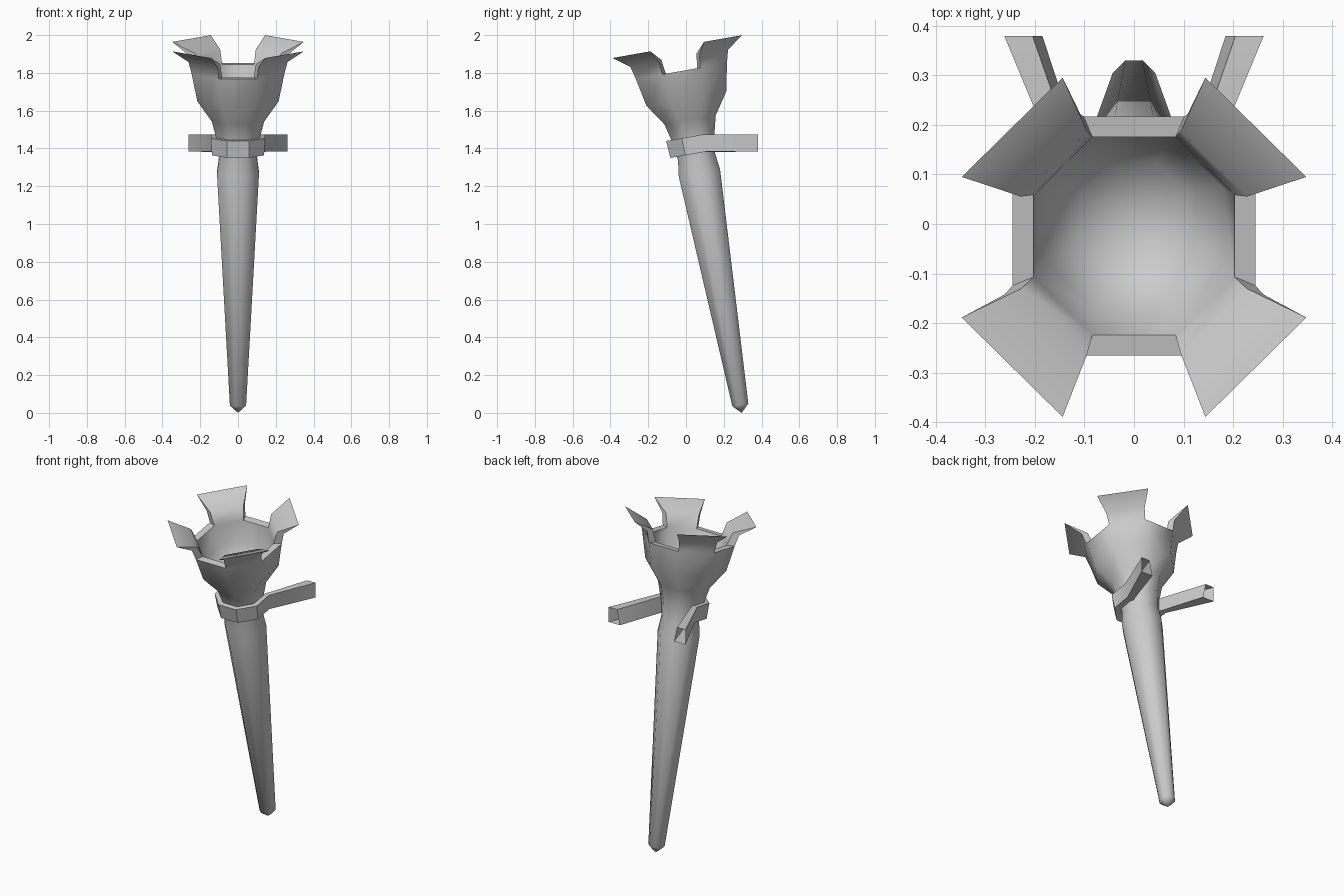
import bpy, bmesh, math
from mathutils import Vector

cube = bpy.data.objects.get("Cube")
if cube:
    bpy.data.objects.remove(cube, do_unlink=True)

metal = bpy.data.materials.new("plain_grey")
metal.use_nodes = True
grey = (0.6, 0.6, 0.6, 1)
metal.diffuse_color = grey
metal.node_tree.nodes["Principled BSDF"].inputs["Base Color"].default_value = grey

# The torch leans forward: "along" runs up its axis, "depth" is across it
TILT = math.radians(10)
FOOT = Vector((0, 0.295, 0))
ALONG = Vector((0, -math.sin(TILT), math.cos(TILT)))
DEPTH = Vector((0, math.cos(TILT), math.sin(TILT)))
SIDES = 8
STEP = math.tau / SIDES


def corner(t, apothem, k):
    """Corner k of the octagon at distance t up the leaning axis."""
    r, a = apothem / math.cos(STEP / 2), (k + 0.5) * STEP
    return FOOT + ALONG * t + Vector((r * math.cos(a), 0, 0)) + DEPTH * (r * math.sin(a))


def ring(bm, t, apothem):
    return [bm.verts.new(corner(t, apothem, k)) for k in range(SIDES)]


def bridge(bm, a, b, sides=range(SIDES)):
    for k in sides:
        n = (k + 1) % len(a)
        bm.faces.new((a[k], a[n], b[n], b[k]))


def fan(bm, loop, t):
    tip = bm.verts.new(FOOT + ALONG * t)
    for k in range(SIDES):
        bm.faces.new((loop[k], loop[(k + 1) % SIDES], tip))


def finish(bm, name, angle):
    loose = [v for v in bm.verts if not v.link_faces]
    bmesh.ops.delete(bm, geom=loose, context='VERTS')
    bmesh.ops.recalc_face_normals(bm, faces=bm.faces)
    mesh = bpy.data.meshes.new(name)
    bm.to_mesh(mesh)
    bm.free()
    obj = bpy.data.objects.new(name, mesh)
    bpy.context.collection.objects.link(obj)
    mesh.materials.append(metal)
    bpy.ops.object.select_all(action='DESELECT')
    obj.select_set(True)
    bpy.context.view_layer.objects.active = obj
    bpy.ops.object.shade_smooth_by_angle(angle=math.radians(angle))


# Handle and cup: one octagonal shell, outside from foot to rim
bm = bmesh.new()
outer_profile = [(0.043, 0.043), (1.289, 0.111), (1.375, 0.1), (1.475, 0.113),
                 (1.575, 0.138), (1.69, 0.215), (1.838, 0.245)]
outer = [ring(bm, t, a) for t, a in outer_profile]
fan(bm, outer[0], 0)
for low, high in zip(outer, outer[1:]):
    bridge(bm, low, high)

# Bowl inside the cup
inner = [ring(bm, t, a) for t, a in [(1.838, 0.203), (1.7, 0.18), (1.6, 0.11)]]
for high, low in zip(inner, inner[1:]):
    bridge(bm, high, low)
fan(bm, inner[-1], 1.57)

# Flat rim on the straight sides, flared petals on the diagonal sides
diagonal, straight = range(0, SIDES, 2), range(1, SIDES, 2)
bridge(bm, outer[-1], inner[0], straight)
outer_bend, inner_bend = ring(bm, 1.905, 0.262), ring(bm, 1.915, 0.228)
petal_tip = ring(bm, 1.969, 0.348)
path = [outer[-1], outer_bend, petal_tip, inner_bend, inner[0]]
for a, b in zip(path, path[1:]):
    bridge(bm, a, b, diagonal)
for k in range(SIDES):
    bm.faces.new([loop[k] for loop in path])
finish(bm, "torch_holder", 50)

# Wall bracket: a collar round the neck with two open-ended arms
bm = bmesh.new()
collar = [(1.487, 0.144), (1.395, 0.138), (1.395, 0.09), (1.487, 0.1)]
arm_end = [(0.262, 1.475), (0.262, 1.384), (0.185, 1.384), (0.205, 1.475)]


def end_section(side):
    return [bm.verts.new((side * x, 0.38, z)) for x, z in arm_end]


sections = [end_section(-1)]
for k in (3, 4, 5, 6, 7, 0):
    sections.append([bm.verts.new(corner(t, a, k)) for t, a in collar])
sections.append(end_section(1))
for a, b in zip(sections, sections[1:]):
    bridge(bm, a, b, range(len(collar)))
finish(bm, "wall_bracket", 30)
